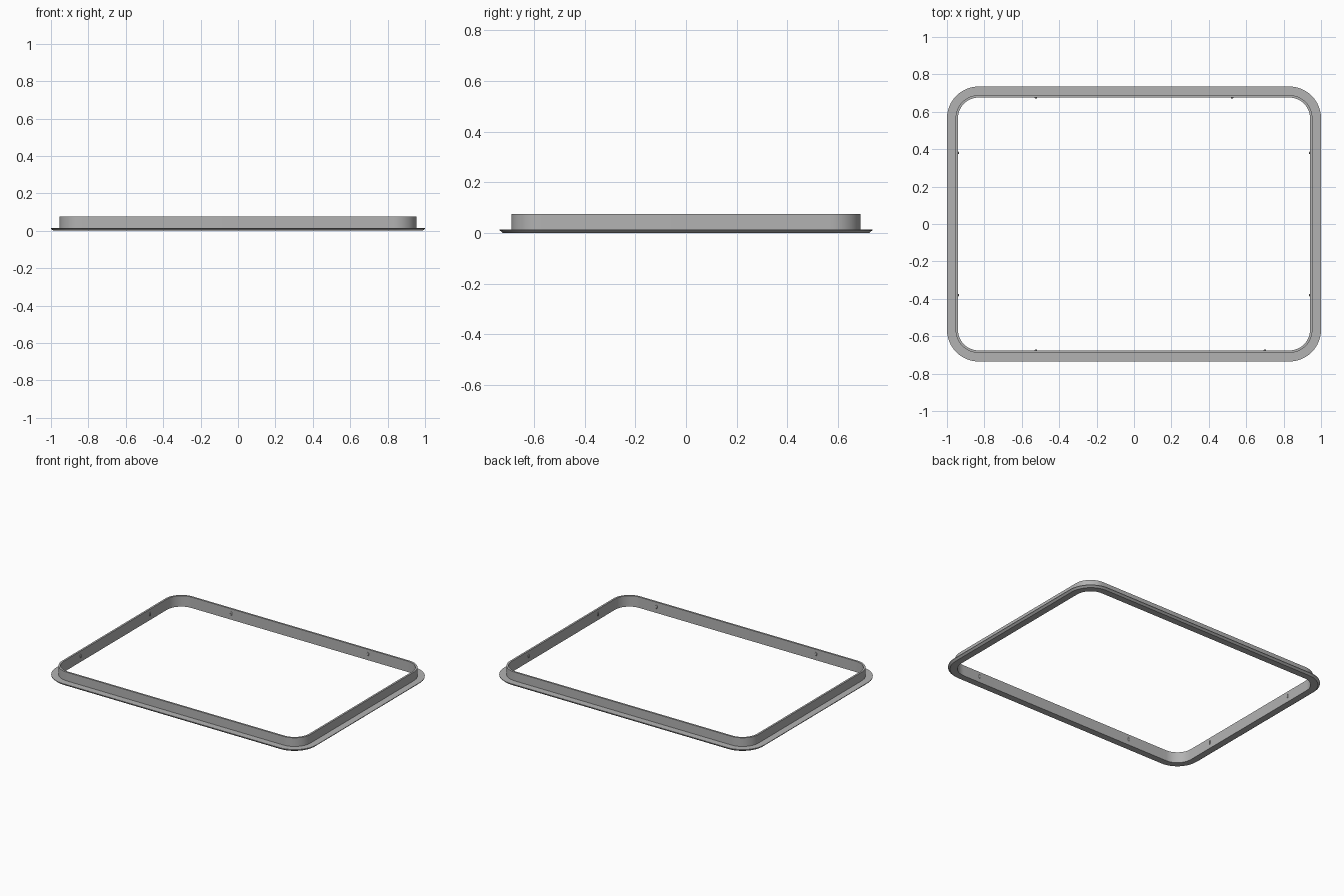
import bpy, bmesh, math
from mathutils import Matrix

cube = bpy.data.objects.get("Cube")
if cube:
    bpy.data.objects.remove(cube)

grey = bpy.data.materials.new("grey plastic")
grey.use_nodes = True
colour = (0.45, 0.45, 0.45, 1)
grey.diffuse_color = colour
grey.node_tree.nodes["Principled BSDF"].inputs["Base Color"].default_value = colour

# Inner opening: half width, half depth, corner radius
HALF_X, HALF_Y, RADIUS = 0.941, 0.676, 0.11
ARC_STEPS = 12
HEIGHT, FLANGE = 0.075, 0.015


def finish(name, bm):
    bmesh.ops.recalc_face_normals(bm, faces=bm.faces)
    mesh = bpy.data.meshes.new(name)
    bm.to_mesh(mesh)
    bm.free()
    mesh.materials.append(grey)
    obj = bpy.data.objects.new(name, mesh)
    bpy.context.collection.objects.link(obj)
    bpy.ops.object.select_all(action="DESELECT")
    obj.select_set(True)
    bpy.context.view_layer.objects.active = obj
    bpy.ops.object.shade_smooth_by_angle(angle=math.radians(30))
    return obj


def rounded_loop(bm, offset, z):
    """Ring of vertices around the opening, pushed outward by offset."""
    ring = []
    for corner, (sx, sy) in enumerate([(1, 1), (-1, 1), (-1, -1), (1, -1)]):
        for i in range(ARC_STEPS + 1):
            a = (corner + i / ARC_STEPS) * math.pi / 2
            r = RADIUS + offset
            ring.append(bm.verts.new((sx * (HALF_X - RADIUS) + r * math.cos(a),
                                      sy * (HALF_Y - RADIUS) + r * math.sin(a), z)))
    return ring


# Frame: upright wall and chamfered flange swept around the opening
profile = [(0, 0), (0, HEIGHT), (0.013, HEIGHT), (0.013, FLANGE),
           (0.059, FLANGE), (0.059, 0.011), (0.046, 0)]
bm = bmesh.new()
rings = [rounded_loop(bm, d, z) for d, z in profile]
for k, ring in enumerate(rings):
    following = rings[(k + 1) % len(rings)]
    for i in range(len(ring)):
        j = (i + 1) % len(ring)
        bm.faces.new((ring[i], ring[j], following[j], following[i]))
finish("frame", bm)


# Small rounded snap nubs on the inside of the wall
def nub(name, x, y, along_x):
    bm = bmesh.new()
    bmesh.ops.create_uvsphere(bm, u_segments=12, v_segments=8, radius=1)
    size = (0.007, 0.006, 0.014) if along_x else (0.006, 0.007, 0.014)
    place = Matrix.Translation((x, y, 0.042)) @ Matrix.Diagonal((*size, 1))
    bmesh.ops.transform(bm, matrix=place, verts=bm.verts)
    finish(name, bm)


for x in (-0.525, 0.525):
    nub("back_nub", x, HALF_Y, True)
for x in (-0.525, 0.70):
    nub("front_nub", x, -HALF_Y, True)
for side, name in ((1, "left_nub"), (-1, "right_nub")):
    for y in (-0.38, 0.38):
        nub(name, side * HALF_X, y, False)
